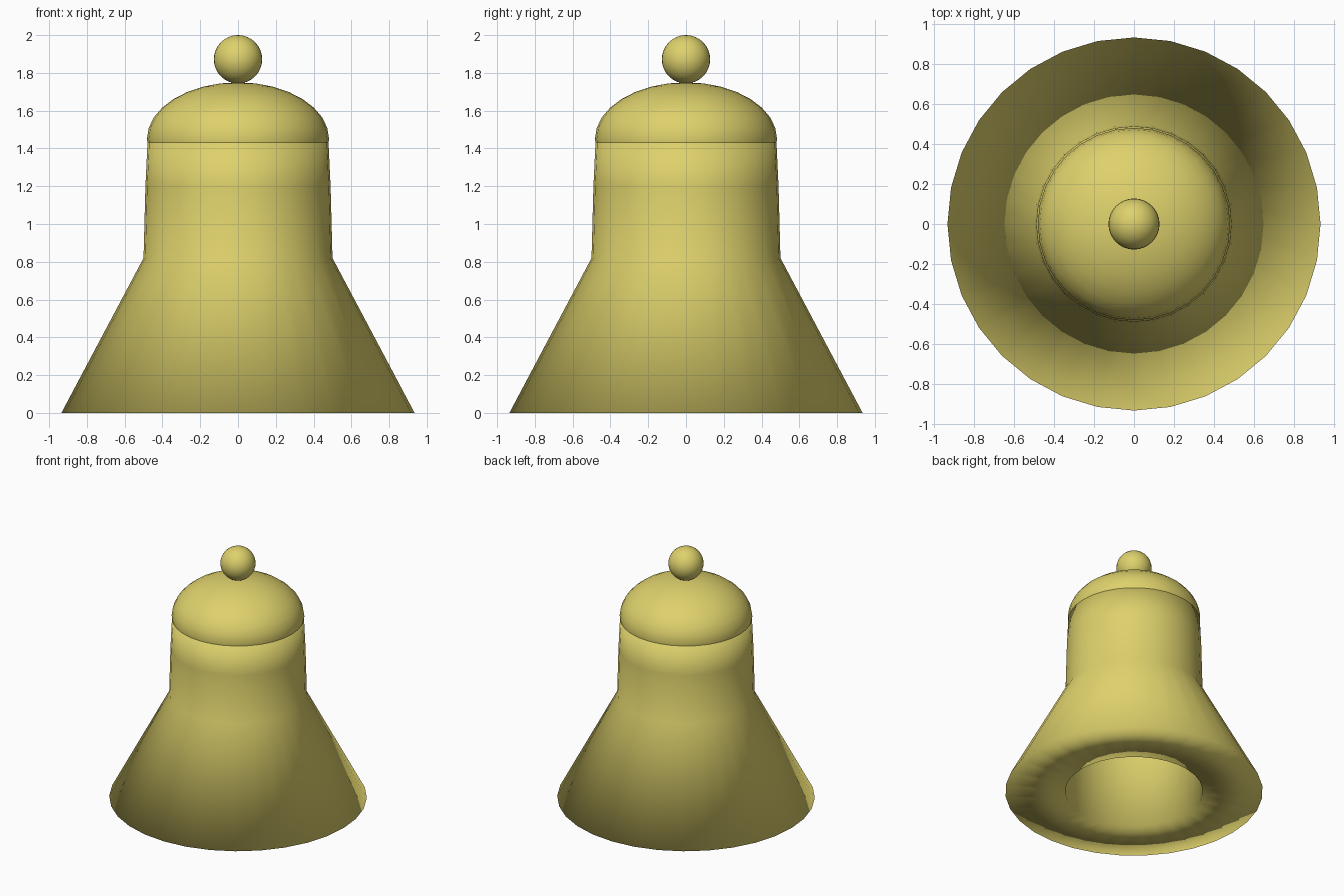
import bpy, bmesh
from math import cos, sin, tau

if "Cube" in bpy.data.objects:
    bpy.data.objects.remove(bpy.data.objects["Cube"])

SIDES = 32

# Single brass colour
brass = bpy.data.materials.new("brass_yellow")
brass.use_nodes = True
colour = (0.73, 0.64, 0.15, 1)
brass.diffuse_color = colour
brass.node_tree.nodes["Principled BSDF"].inputs["Base Color"].default_value = colour


def finish(bm, name):
    """Turn a bmesh into a smooth brass object."""
    bmesh.ops.recalc_face_normals(bm, faces=bm.faces)
    for face in bm.faces:
        face.smooth = True
    mesh = bpy.data.meshes.new(name)
    bm.to_mesh(mesh)
    bm.free()
    mesh.materials.append(brass)
    obj = bpy.data.objects.new(name, mesh)
    bpy.context.collection.objects.link(obj)
    return obj


def lathe(name, profile):
    """Spin a closed (radius, height) profile around the z axis."""
    bm = bmesh.new()
    rings = [[bm.verts.new((r * cos(tau * i / SIDES), r * sin(tau * i / SIDES), z))
              for i in range(SIDES)] for r, z in profile]
    for a, b in zip(rings, rings[1:] + rings[:1]):
        for i in range(SIDES):
            j = (i + 1) % SIDES
            bm.faces.new((a[i], a[j], b[j], b[i]))
    return finish(bm, name)


def ball(name, radius, height, z):
    """Round part with its own half height."""
    bm = bmesh.new()
    bmesh.ops.create_uvsphere(bm, u_segments=SIDES, v_segments=16, radius=1)
    bmesh.ops.scale(bm, vec=(radius, radius, height), verts=bm.verts)
    obj = finish(bm, name)
    obj.location.z = z
    return obj


# Flared body: flat underside, skirt, upper wall, rim and inner bore
lathe("bell_body", [(0.5, 0), (0.935, 0), (0.5, 0.82), (0.49, 1.2), (0.478, 1.45),
                    (0.46, 1.45), (0.485, 0.82)])

# Rounded cap and the knob above it
ball("domed_cap", 0.482, 0.3, 1.45)
ball("top_knob", 0.128, 0.128, 1.872)
